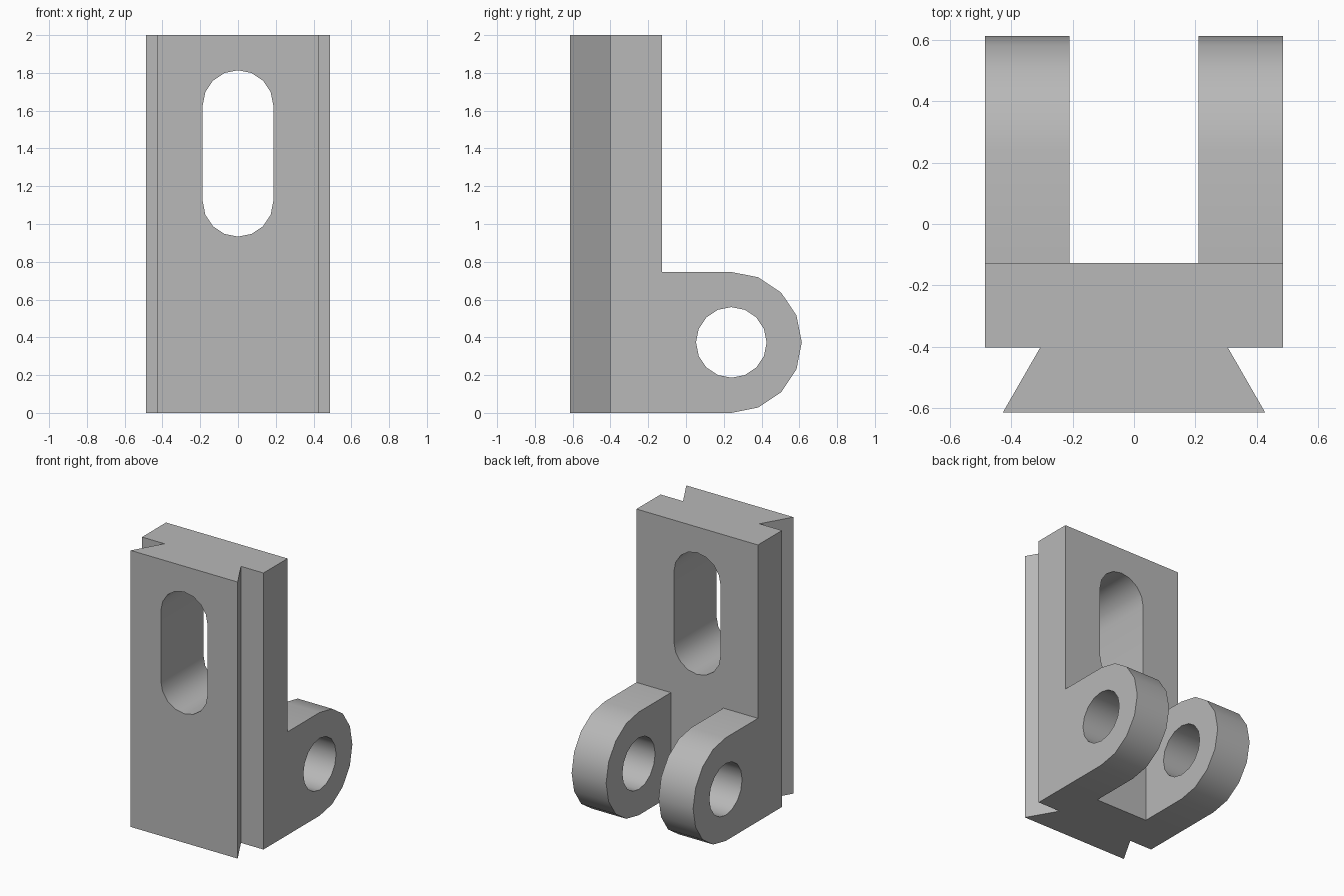
import bpy, bmesh, math
from mathutils import Vector

cube = bpy.data.objects.get("Cube")
if cube:
    bpy.data.objects.remove(cube, do_unlink=True)

metal = bpy.data.materials.new("grey metal")
metal.use_nodes = True
GREY = (0.48, 0.48, 0.48, 1)
metal.diffuse_color = GREY
metal.node_tree.nodes["Principled BSDF"].inputs["Base Color"].default_value = GREY

HALF_W, GAP = 0.486, 0.21
PLATE_FRONT, PLATE_BACK, FRONT = -0.403, -0.128, -0.615
PIVOT_Y, PIVOT_Z, LUG_R, HOLE_R = 0.24, 0.373, 0.373, 0.187


def arc(cx, cy, r, start, end, steps):
    """Points along an arc, angles in degrees."""
    angles = [math.radians(start + (end - start) * i / steps) for i in range(steps + 1)]
    return [(cx + r * math.cos(a), cy + r * math.sin(a)) for a in angles]


def prism(name, profile, axis, low, high):
    """Extrude a 2D profile along an axis from low to high."""
    def place(u, v):
        return {"x": (low, u, v), "y": (u, low, v), "z": (u, v, low)}[axis]
    bm = bmesh.new()
    face = bm.faces.new([bm.verts.new(place(u, v)) for u, v in profile])
    result = bmesh.ops.extrude_face_region(bm, geom=[face])
    moved = [g for g in result["geom"] if isinstance(g, bmesh.types.BMVert)]
    shift = Vector((0, 0, 0))
    shift["xyz".index(axis)] = high - low
    bmesh.ops.translate(bm, verts=moved, vec=shift)
    bmesh.ops.recalc_face_normals(bm, faces=bm.faces)
    mesh = bpy.data.meshes.new(name)
    bm.to_mesh(mesh)
    bm.free()
    mesh.materials.append(metal)
    obj = bpy.data.objects.new(name, mesh)
    bpy.context.collection.objects.link(obj)
    return obj


def combine(target, tool, operation):
    """Apply a boolean and discard the tool."""
    mod = target.modifiers.new(operation.lower(), "BOOLEAN")
    mod.object, mod.operation, mod.solver = tool, operation, "EXACT"
    bpy.ops.object.select_all(action="DESELECT")
    bpy.context.view_layer.objects.active = target
    target.select_set(True)
    bpy.ops.object.modifier_apply(modifier=mod.name)
    bpy.data.objects.remove(tool, do_unlink=True)


# Upright plate with a dovetail rail along its front
half = [(0.428, FRONT), (0.306, PLATE_FRONT), (HALF_W, PLATE_FRONT), (HALF_W, PLATE_BACK)]
bracket = prism("dovetail_bracket", half + [(-x, y) for x, y in reversed(half)], "z", 0, 2)

# Pair of rounded hinge lugs at the back, rooted in the plate
lug_profile = [(PLATE_BACK - 0.1, 0)] + arc(PIVOT_Y, PIVOT_Z, LUG_R, -90, 90, 8)
lug_profile.append((PLATE_BACK - 0.1, 2 * LUG_R))
for side, low, high in (("left", GAP, HALF_W), ("right", -HALF_W, -GAP)):
    combine(bracket, prism(side + "_lug", lug_profile, "x", low, high), "UNION")

# Pivot bore through both lugs
bore = arc(PIVOT_Y, PIVOT_Z, HOLE_R, 0, 360, 16)[:-1]
combine(bracket, prism("pivot_bore", bore, "x", -1, 1), "DIFFERENCE")

# Long rounded slot through the plate
slot = arc(0, 1.627, HOLE_R, 0, 180, 8) + arc(0, 1.12, HOLE_R, 180, 360, 8)
combine(bracket, prism("slot", slot, "y", -1, 1), "DIFFERENCE")

bpy.ops.object.shade_smooth_by_angle(angle=math.radians(30))
